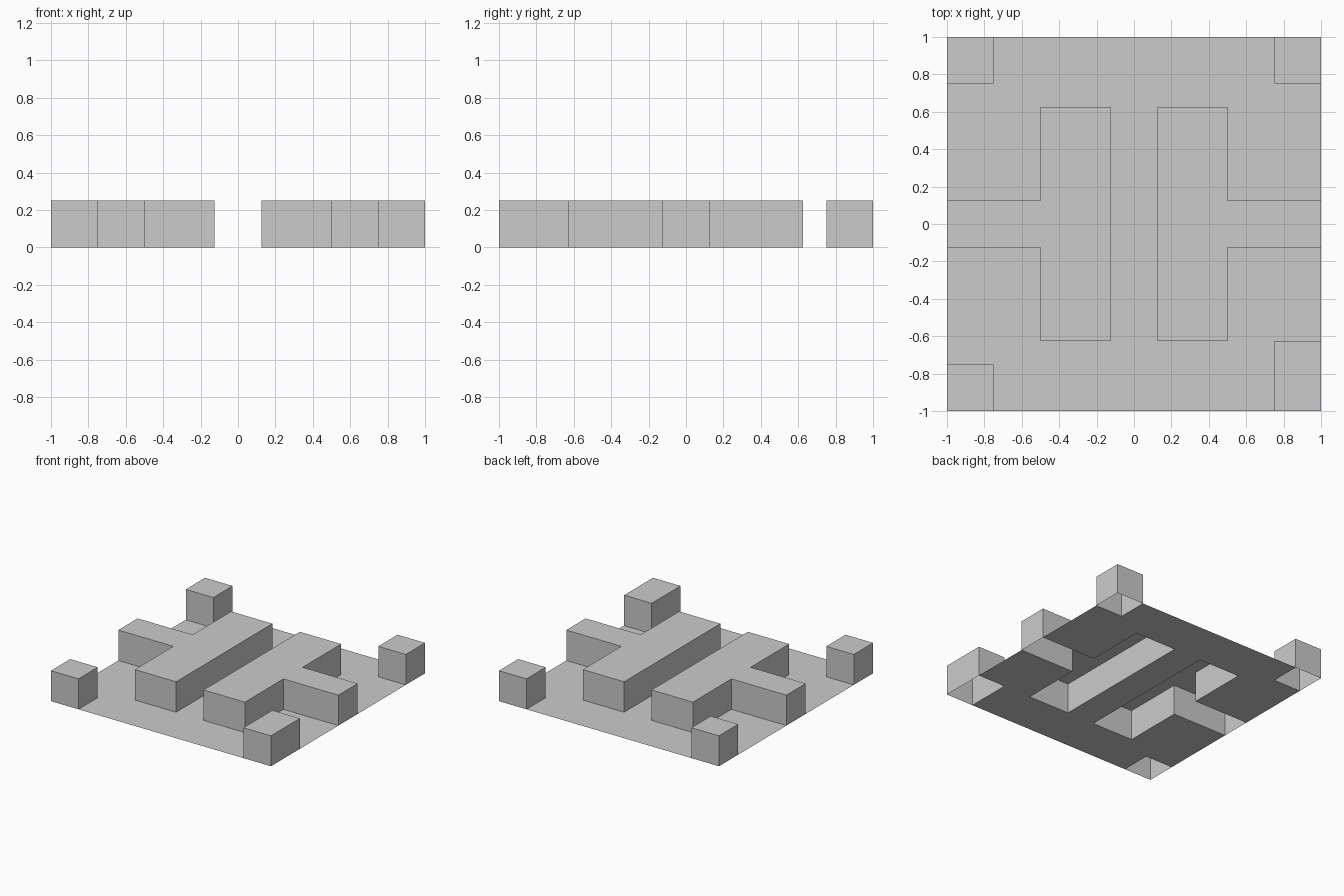
import bpy, bmesh, math

if "Cube" in bpy.data.objects:
    bpy.data.objects.remove(bpy.data.objects["Cube"])

HEIGHT = 0.25

# Raised areas as (x min, x max, y min, y max)
raised = [(-1, -0.75, -1, -0.75), (0.75, 1, -1, -0.625)]      # front corners
for s in (-1, 1):
    raised.append((*sorted((s, s * 0.75)), 0.75, 1))              # back corners
    raised.append((*sorted((s * 0.125, s * 0.5)), -0.625, 0.625)) # long walls
    raised.append((*sorted((s * 0.5, s)), -0.125, 0.125))         # wall stems


def is_raised(p):
    return any(x0 < p.x < x1 and y0 < p.y < y1 for x0, x1, y0, y1 in raised)


# Thin floor sheet on a 16 x 16 layout
bm = bmesh.new()
bmesh.ops.create_grid(bm, x_segments=16, y_segments=16, size=1)

# Pull the raised areas up, leaving them hollow and open underneath
cells = [f for f in bm.faces if is_raised(f.calc_center_median())]
result = bmesh.ops.extrude_face_region(bm, geom=cells)
top_verts = [g for g in result["geom"] if isinstance(g, bmesh.types.BMVert)]
bmesh.ops.translate(bm, verts=top_verts, vec=(0, 0, HEIGHT))
bm.normal_update()
under = [f for f in bm.faces
         if all(v.co.z < 0.01 for v in f.verts) and is_raised(f.calc_center_median())]
bmesh.ops.delete(bm, geom=under, context='FACES')

# Merge the layout cells into clean flat faces
bmesh.ops.dissolve_limit(bm, angle_limit=math.radians(1), use_dissolve_boundaries=False,
                         verts=bm.verts[:], edges=bm.edges[:])

mesh = bpy.data.meshes.new("floor_with_raised_walls")
bm.to_mesh(mesh)
bm.free()
obj = bpy.data.objects.new("floor_with_raised_walls", mesh)
bpy.context.collection.objects.link(obj)
